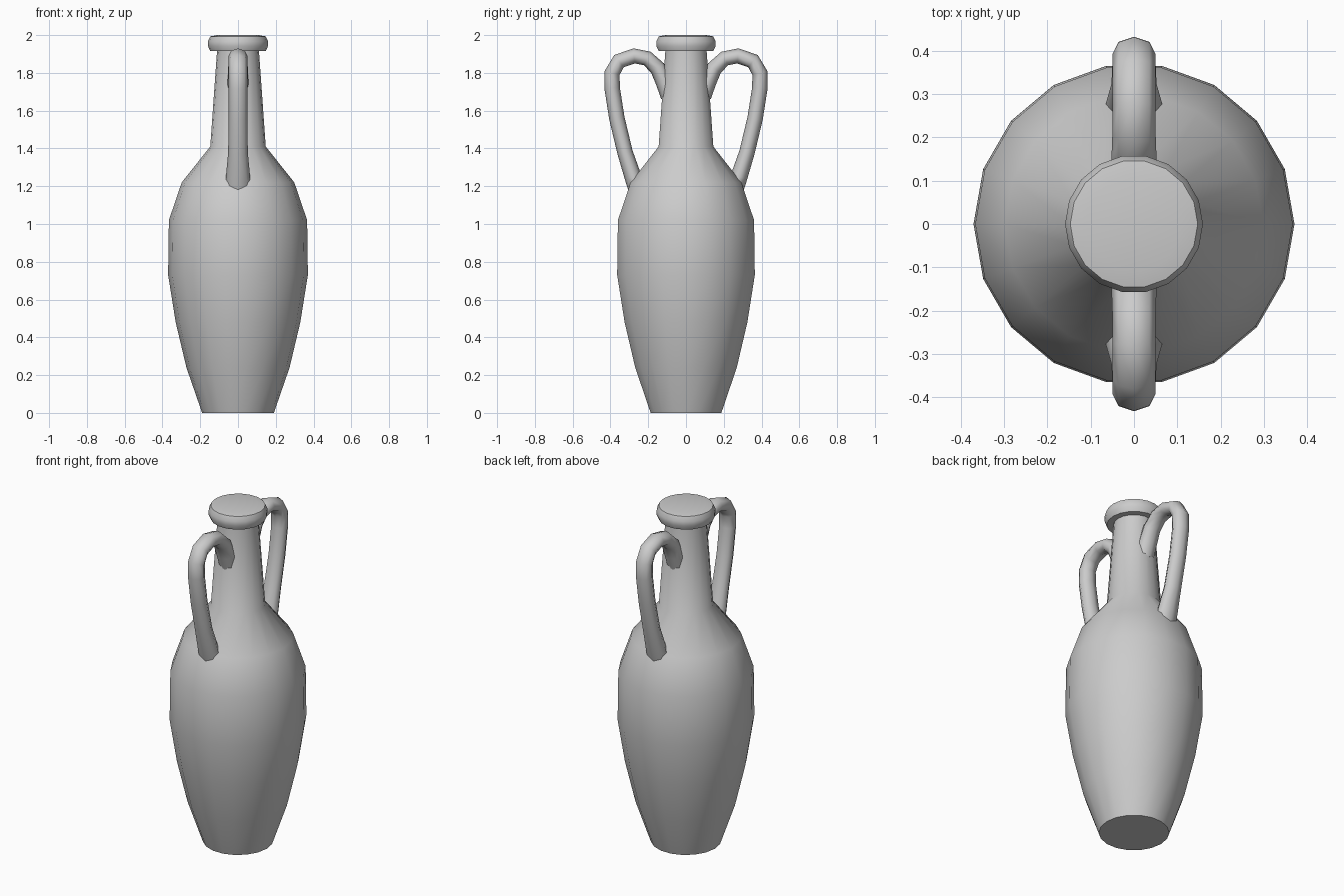
import bpy, bmesh, math
from mathutils import Vector

if "Cube" in bpy.data.objects:
    bpy.data.objects.remove(bpy.data.objects["Cube"])


def finish(name, bm, angle):
    bmesh.ops.recalc_face_normals(bm, faces=bm.faces)
    me = bpy.data.meshes.new(name)
    bm.to_mesh(me)
    bm.free()
    ob = bpy.data.objects.new(name, me)
    bpy.context.collection.objects.link(ob)
    bpy.ops.object.select_all(action='DESELECT')
    ob.select_set(True)
    bpy.context.view_layer.objects.active = ob
    bpy.ops.object.shade_smooth_by_angle(angle=math.radians(angle))
    return ob


def skin(bm, rings):
    # Bridge successive vertex rings and cap both ends
    n = len(rings[0])
    for a, b in zip(rings, rings[1:]):
        for i in range(n):
            j = (i + 1) % n
            bm.faces.new((a[i], a[j], b[j], b[i]))
    bm.faces.new(rings[0])
    bm.faces.new(rings[-1])


def lathe(name, profile, sides):
    bm = bmesh.new()
    rings = [[bm.verts.new((r * math.cos(2 * math.pi * i / sides),
                            r * math.sin(2 * math.pi * i / sides), z))
              for i in range(sides)] for r, z in profile]
    skin(bm, rings)
    return finish(name, bm, 45)


def handle(name, path, side, sides=8):
    # path: y, z, half width across x, half thickness in the y-z plane
    bm = bmesh.new()
    pts = [Vector((0, y, z)) for y, z, _, _ in path]
    rings = []
    for k, (p, (_, _, w, t)) in enumerate(zip(pts, path)):
        d = (pts[min(k + 1, len(pts) - 1)] - pts[max(k - 1, 0)]).normalized()
        n = Vector((0, -d.z, d.y))
        ring = []
        for i in range(sides):
            a = 2 * math.pi * i / sides
            v = p + n * (t * math.cos(a)) + Vector((w * math.sin(a), 0, 0))
            ring.append(bm.verts.new((v.x, v.y * side, v.z)))
        rings.append(ring)
    skin(bm, rings)
    return finish(name, bm, 60)


# Body, neck and rim in one turned profile
lathe("vase_body", [
    (0.19, 0), (0.273, 0.24), (0.33, 0.48), (0.37, 0.73), (0.366, 1.02),
    (0.298, 1.22), (0.147, 1.41), (0.111, 1.915), (0.147, 1.915),
    (0.159, 1.942), (0.159, 1.967), (0.147, 1.993), (0.11, 2.0)], 18)

# Looped handles from neck to shoulder
PATH = [
    (0.085, 1.68, 0.055, 0.05), (0.115, 1.75, 0.055, 0.045),
    (0.15, 1.825, 0.052, 0.042), (0.205, 1.876, 0.05, 0.04),
    (0.275, 1.89, 0.05, 0.04), (0.355, 1.862, 0.05, 0.041),
    (0.391, 1.80, 0.05, 0.041), (0.391, 1.72, 0.05, 0.041),
    (0.366, 1.56, 0.05, 0.041), (0.323, 1.38, 0.052, 0.041),
    (0.281, 1.25, 0.064, 0.045), (0.262, 1.19, 0.066, 0.045)]
for label, s in (("front_handle", -1), ("back_handle", 1)):
    handle(label, PATH, s)
